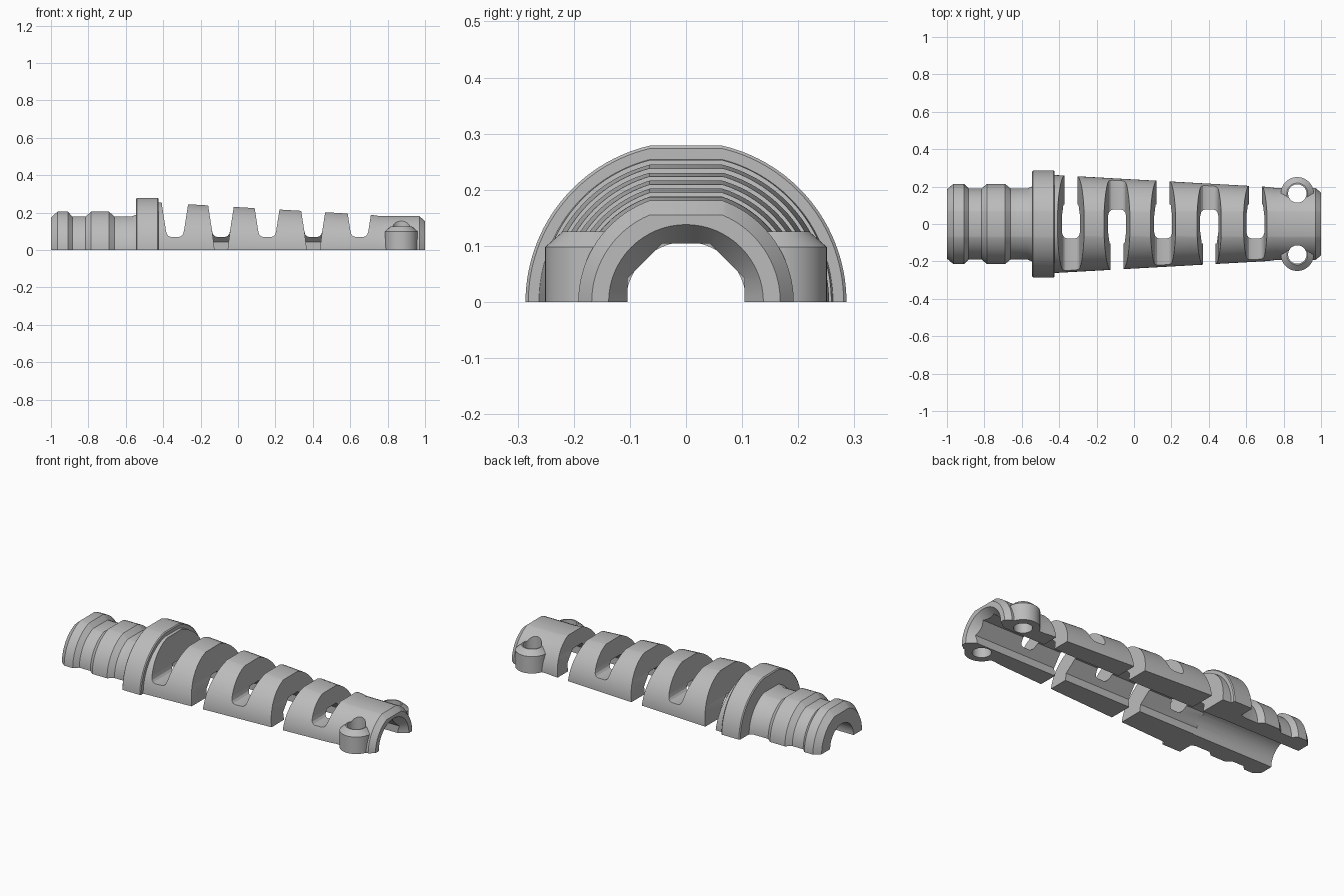
import bpy, bmesh, math

cube = bpy.data.objects.get("Cube")
if cube:
    bpy.data.objects.remove(cube, do_unlink=True)

grey = bpy.data.materials.new("plain grey")
grey.use_nodes = True
COLOUR = (0.5, 0.5, 0.5, 1)
grey.diffuse_color = COLOUR
grey.node_tree.nodes["Principled BSDF"].inputs["Base Color"].default_value = COLOUR


def loft(name, rings):
    """Closed solid skinned through rings of matching points."""
    bm = bmesh.new()
    loops = [[bm.verts.new(p) for p in ring] for ring in rings]
    n = len(loops[0])
    for a, b in zip(loops, loops[1:]):
        for i in range(n):
            j = (i + 1) % n
            bm.faces.new((a[i], a[j], b[j], b[i]))
    bm.faces.new(loops[0])
    bm.faces.new(loops[-1])
    bmesh.ops.recalc_face_normals(bm, faces=bm.faces)
    mesh = bpy.data.meshes.new(name)
    bm.to_mesh(mesh)
    bm.free()
    mesh.materials.append(grey)
    obj = bpy.data.objects.new(name, mesh)
    bpy.context.collection.objects.link(obj)
    return obj


def half_ring(x, r, flat=0.065, steps=28):
    """Half disc with a narrow flat along its crown."""
    top = math.acos(flat / r)
    side = [top * i / steps for i in range(steps + 1)]
    angles = side + [math.pi - a for a in reversed(side)]
    return [(x, r * math.cos(a), r * math.sin(a)) for a in angles]


def circle(r, steps=64):
    turn = [math.tau * i / steps for i in range(steps)]
    return [(r * math.cos(a), r * math.sin(a)) for a in turn]


def along_x(name, stations):
    return loft(name, [[(x, u, v) for u, v in circle(r)] for x, r in stations])


def along_z(name, cx, cy, stations):
    return loft(name, [[(cx + u, cy + v, z) for u, v in circle(r, 48)]
                       for z, r in stations])


def prism_y(name, cx, half_outline, y0, y1):
    """Mirror a half outline in x and extrude it along y."""
    outline = half_outline + [(-x, z) for x, z in reversed(half_outline)]
    return loft(name, [[(cx + x, y, z) for x, z in outline] for y in (y0, y1)])


def combine(target, other, operation):
    mod = target.modifiers.new(operation, 'BOOLEAN')
    mod.operation = operation
    mod.solver = 'EXACT'
    mod.object = other
    bpy.context.view_layer.objects.active = target
    bpy.ops.object.modifier_apply(modifier=mod.name)
    bpy.data.objects.remove(other, do_unlink=True)


# Turned outer shell: barbed tail, collar, tapered sleeve, chamfered nose
profile = [
    (-1.0, 0.185), (-0.965, 0.215), (-0.91, 0.215), (-0.885, 0.19),
    (-0.815, 0.19), (-0.785, 0.215), (-0.69, 0.215), (-0.66, 0.19),
    (-0.57, 0.19), (-0.545, 0.2), (-0.545, 0.28), (-0.54, 0.286),
    (-0.43, 0.286), (-0.425, 0.281), (-0.425, 0.262), (0.72, 0.198),
    (0.76, 0.192), (0.97, 0.192), (1.0, 0.168)]
sleeve = loft("strain_relief_half", [half_ring(x, r) for x, r in profile])

# Screw eyelets on both sides of the nose
EYE_X, EYE_Y = 0.873, 0.163
for side in (-1, 1):
    lug = along_z("eyelet", EYE_X, side * EYE_Y,
                  [(0, 0.088), (0.098, 0.088), (0.126, 0.056)])
    combine(sleeve, lug, 'UNION')

# Cable bore: round in the tail, eight-sided in the sleeve, flared at the nose
A, B = 0.104, 0.043
octagon = [(A, -B), (A, B), (B, A), (-B, A), (-A, B), (-A, -B), (-B, -A), (B, -A)]
combine(sleeve, loft("sleeve_bore", [[(x, y, z) for y, z in octagon]
                                     for x in (-0.5, 1.1)]), 'DIFFERENCE')
combine(sleeve, along_x("tail_bore", [(-1.1, 0.107), (-0.48, 0.107)]), 'DIFFERENCE')
combine(sleeve, along_x("nose_flare", [(0.94, 0.095), (1.0, 0.138), (1.02, 0.152)]),
        'DIFFERENCE')

# Screw holes
for side in (-1, 1):
    combine(sleeve, along_z("screw_hole", EYE_X, side * EYE_Y,
                            [(-0.1, 0.049), (0.4, 0.049)]), 'DIFFERENCE')

# Flex slots, open to the base on alternating sides
u_slot = [(0.022, 0.07), (0.034, 0.074), (0.043, 0.084), (0.048, 0.102),
          (0.068, 0.23), (0.08, 0.32)]
open_slot = [(0.028, -0.05), (0.0482, 0.104), (0.05, 0.116)]
for i in range(5):
    cx = -0.337 + i * 0.2465
    side = 1 if i % 2 == 0 else -1
    combine(sleeve, prism_y("flex_slot", cx, u_slot, -0.4, 0.4), 'DIFFERENCE')
    combine(sleeve, prism_y("slot_opening", cx, open_slot, 0.02 * side, 0.41 * side),
            'DIFFERENCE')

# Smooth the turned surfaces, keep the machined edges crisp
bpy.ops.object.select_all(action='DESELECT')
sleeve.select_set(True)
bpy.context.view_layer.objects.active = sleeve
bpy.ops.object.shade_smooth_by_angle(angle=math.radians(25))
